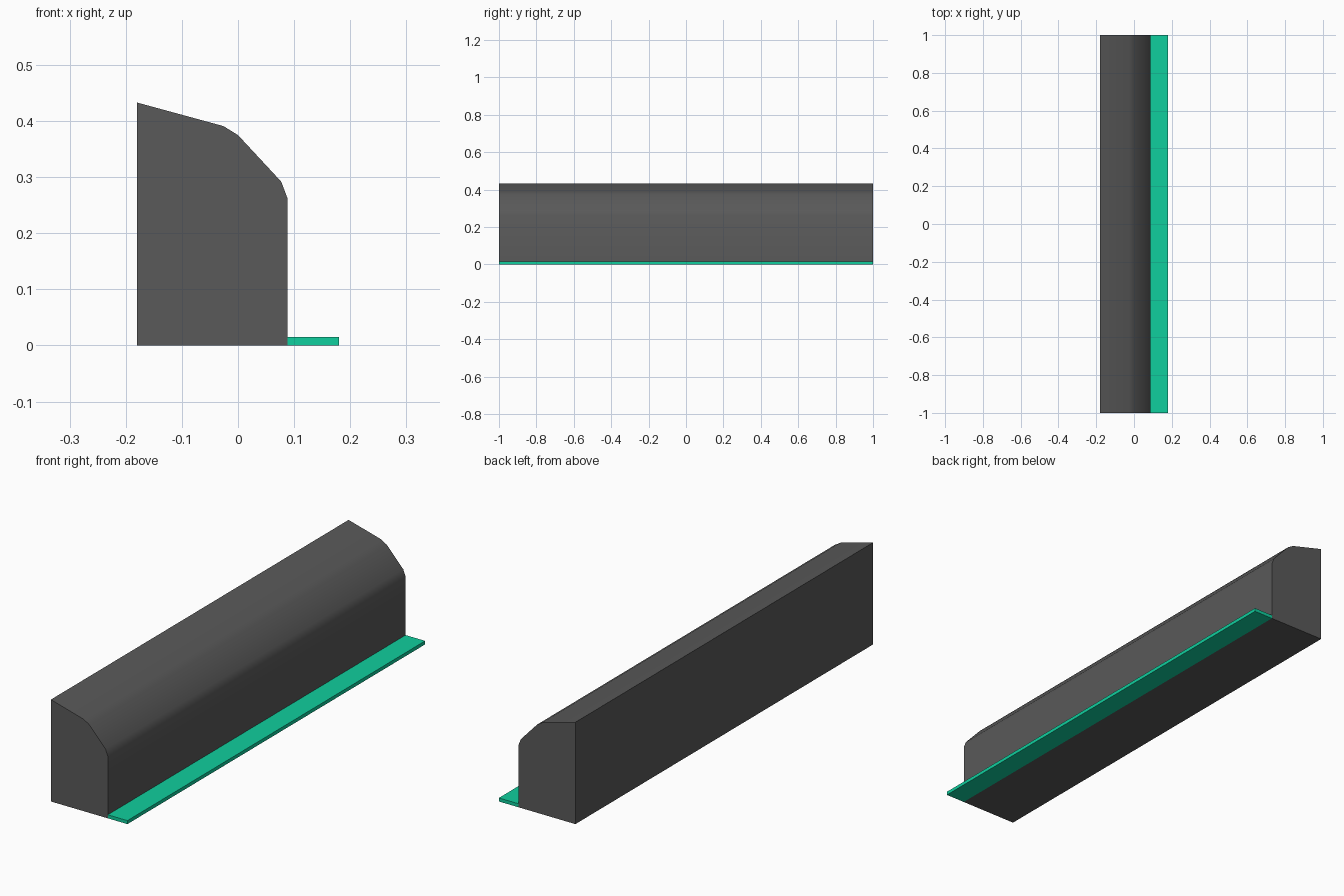
import bpy
import bmesh
import math

cube = bpy.data.objects.get("Cube")
if cube:
    bpy.data.objects.remove(cube, do_unlink=True)


def make_material(name, color):
    mat = bpy.data.materials.new(name)
    mat.use_nodes = True
    mat.diffuse_color = (*color, 1)
    mat.node_tree.nodes["Principled BSDF"].inputs["Base Color"].default_value = (*color, 1)
    return mat


def extrude_profile(name, profile, mat, length=2.0):
    """Sweep an x-z outline along y."""
    bm = bmesh.new()
    face = bm.faces.new([bm.verts.new((x, -length / 2, z)) for x, z in profile])
    swept = bmesh.ops.extrude_face_region(bm, geom=[face], use_keep_orig=True)
    verts = [v for v in swept["geom"] if isinstance(v, bmesh.types.BMVert)]
    bmesh.ops.translate(bm, verts=verts, vec=(0, length, 0))
    bmesh.ops.recalc_face_normals(bm, faces=bm.faces[:])
    mesh = bpy.data.meshes.new(name)
    bm.to_mesh(mesh)
    bm.free()
    mesh.materials.append(mat)
    obj = bpy.data.objects.new(name, mesh)
    bpy.context.collection.objects.link(obj)
    return obj


charcoal = make_material("charcoal", (0.1, 0.1, 0.1))
green = make_material("mint green", (0.005, 0.62, 0.34))

# Main block with sloped top and softened shoulder
body = extrude_profile("barrier_body", [
    (-0.18, 0), (0.088, 0), (0.088, 0.263), (0.077, 0.292),
    (0, 0.375), (-0.026, 0.391), (-0.18, 0.433)], charcoal)
bpy.ops.object.select_all(action="DESELECT")
body.select_set(True)
bpy.context.view_layer.objects.active = body
bpy.ops.object.shade_smooth_by_angle(angle=math.radians(30))

# Thin strip along the foot of the block
extrude_profile("base_strip", [
    (0.088, 0), (0.18, 0), (0.18, 0.015), (0.088, 0.015)], green)
